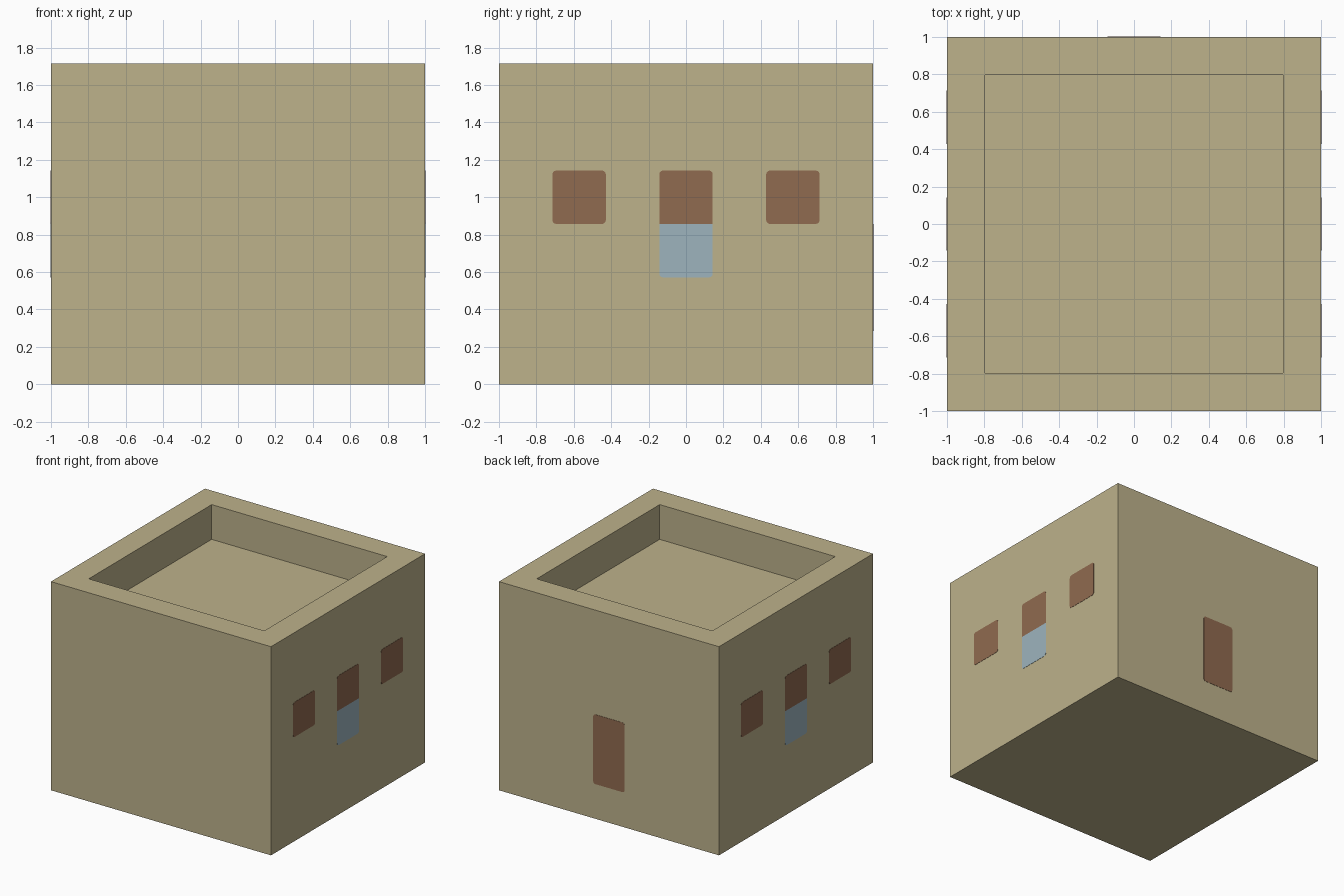
import bpy
import bmesh
from math import pi, sin, cos
from mathutils import Matrix, Vector

U = 1 / 7  # building module

if "Cube" in bpy.data.objects:
    bpy.data.objects.remove(bpy.data.objects["Cube"], do_unlink=True)


def make_material(name, rgb):
    mat = bpy.data.materials.new(name)
    mat.use_nodes = True
    color = (*rgb, 1)
    mat.diffuse_color = color
    bsdf = mat.node_tree.nodes["Principled BSDF"]
    bsdf.inputs["Base Color"].default_value = color
    bsdf.inputs["Roughness"].default_value = 0.9
    return mat


sand = make_material("sand", (0.51, 0.445, 0.26))
brown = make_material("brown", (0.28, 0.145, 0.08))
blue = make_material("pale blue", (0.337, 0.456, 0.515))


def finish(bm, name, mat):
    bmesh.ops.recalc_face_normals(bm, faces=bm.faces)
    mesh = bpy.data.meshes.new(name)
    bm.to_mesh(mesh)
    bm.free()
    mesh.materials.append(mat)
    obj = bpy.data.objects.new(name, mesh)
    bpy.context.collection.objects.link(obj)
    return obj


def panel(name, mat, angle, across, low, high, round_top=True, round_bottom=True):
    """Thin wall plate with softened corners; angle turns it from the +x wall."""
    bm = bmesh.new()
    radius = 0.02
    half_w, half_h = U, (high - low) * U / 2
    points = []
    for quarter, (sy, sz) in enumerate([(1, 1), (-1, 1), (-1, -1), (1, -1)]):
        rounded = round_top if sz > 0 else round_bottom
        r = radius if rounded else 0
        for step in range(4 if rounded else 1):
            a = (quarter + step / 3) * pi / 2
            points.append((sy * (half_w - r) + r * cos(a),
                           sz * (half_h - r) + r * sin(a)))
    mid = (low + high) * U / 2
    verts = [bm.verts.new((0.998, across * U + y, mid + z)) for y, z in points]
    face = bm.faces.new(verts)
    # Extrude to a plate just proud of the wall
    extruded = bmesh.ops.extrude_face_region(bm, geom=[face])
    moved = [v for v in extruded["geom"] if isinstance(v, bmesh.types.BMVert)]
    bmesh.ops.translate(bm, verts=moved, vec=Vector((0.004, 0, 0)))
    bm.transform(Matrix.Rotation(angle, 4, "Z"))
    return finish(bm, name, mat)


# Square block with a sunken roof inside a thick parapet
bm = bmesh.new()
bmesh.ops.create_cube(bm, size=1)
bm.transform(Matrix.Translation((0, 0, 6 * U)) @ Matrix.Diagonal((2, 2, 12 * U, 1)))
bm.normal_update()
top = max(bm.faces, key=lambda f: f.calc_center_median().z)
bmesh.ops.inset_region(bm, faces=[top], thickness=2 * U)
sunk = bmesh.ops.extrude_face_region(bm, geom=[top])
bmesh.ops.delete(bm, geom=[top], context="FACES_ONLY") if top.is_valid else None
floor = [v for v in sunk["geom"] if isinstance(v, bmesh.types.BMVert)]
bmesh.ops.translate(bm, verts=floor, vec=Vector((0, 0, -2 * U)))
finish(bm, "building", sand)

# Windows and blue panel on both side walls
for side, angle in (("left", 0), ("right", pi)):
    for label, across in (("front", -4), ("middle", 0), ("back", 4)):
        panel(f"{side}_{label}_window", brown, angle, across, 6, 8,
              round_bottom=label != "middle")
    panel(f"{side}_blue_panel", blue, angle, 0, 4, 6, round_top=False)

# Door on the back wall
panel("back_door", brown, pi / 2, 0, 2, 6)
